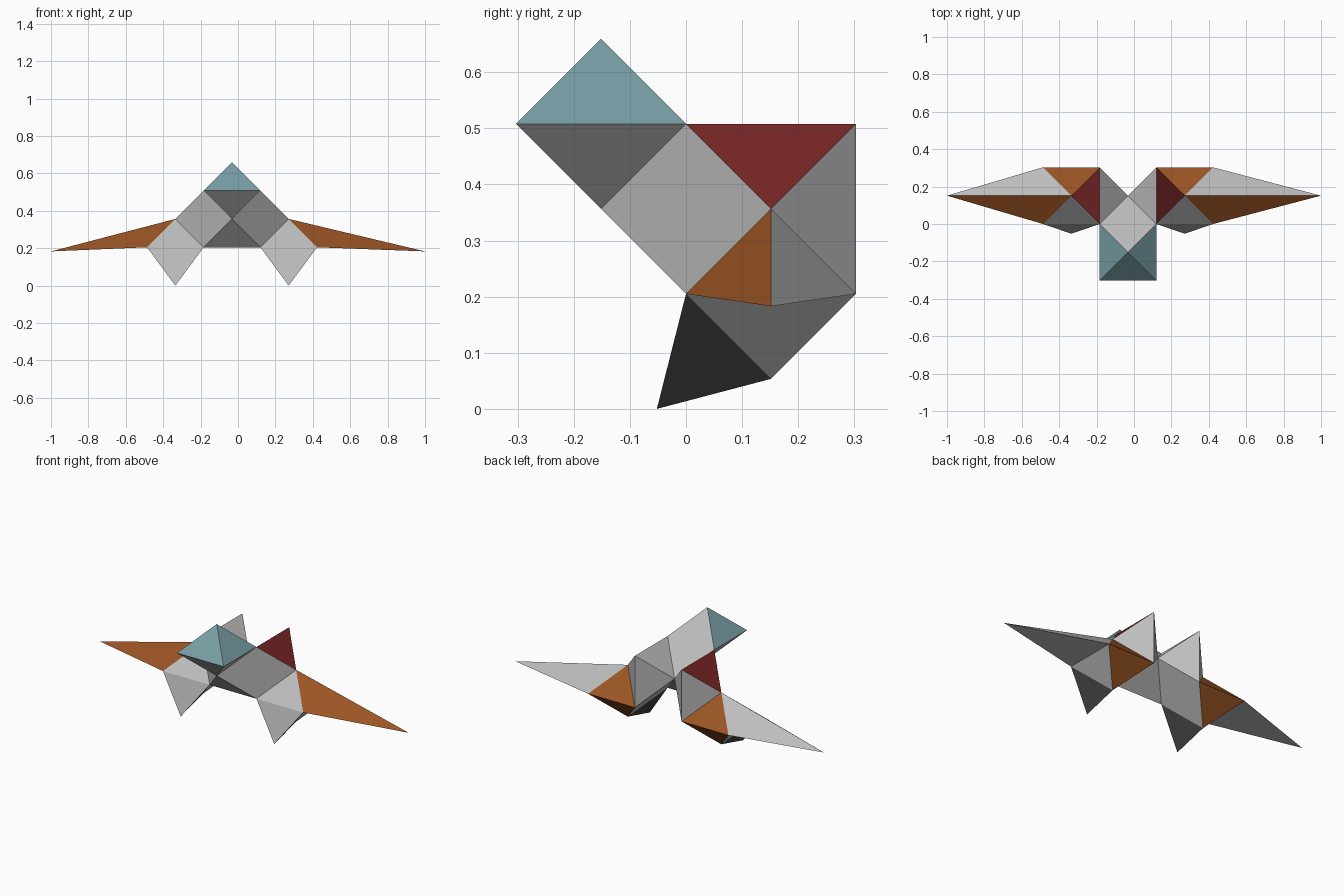
import bpy, bmesh
from mathutils import Vector

if "Cube" in bpy.data.objects:
    bpy.data.objects.remove(bpy.data.objects["Cube"])

A = 0.1515           # half width of every block
CX = -0.032          # symmetry plane of the body
ZM, ZL = 0.3565, 0.205   # body centre height, leg block height


def material(name, rgb):
    m = bpy.data.materials.new(name)
    m.diffuse_color = (*rgb, 1)
    m.use_nodes = True
    m.node_tree.nodes["Principled BSDF"].inputs["Base Color"].default_value = m.diffuse_color
    return m


GRAY = material("light gray", (0.51, 0.51, 0.51))
TEAL = material("teal", (0.185, 0.34, 0.37))
RED = material("dark red", (0.18, 0.018, 0.018))
ORANGE = material("burnt orange", (0.33, 0.09, 0.018))
BLACK = material("black", (0.06, 0.06, 0.06))


def solid(name, points, mats, rule=None):
    """Convex solid from points; rule(normal) picks the second colour."""
    bm = bmesh.new()
    for p in points:
        bm.verts.new(p)
    bmesh.ops.convex_hull(bm, input=bm.verts)
    bmesh.ops.recalc_face_normals(bm, faces=bm.faces)
    bm.normal_update()
    for f in bm.faces:
        f.material_index = int(bool(rule and rule(f.normal)))
    me = bpy.data.meshes.new(name)
    bm.to_mesh(me)
    bm.free()
    for m in mats:
        me.materials.append(m)
    ob = bpy.data.objects.new(name, me)
    bpy.context.collection.objects.link(ob)
    return ob


def block(center, axis):
    """Double pyramid: square across the axis, a tip each way along it."""
    u, v = [i for i in range(3) if i != axis]
    c, pts = Vector(center), []
    for s in (-1, 1):
        tip = c.copy()
        tip[axis] += s * A
        pts.append(tip)
        for t in (-1, 1):
            corner = c.copy()
            corner[u] += s * A
            corner[v] += t * A
            pts.append(corner)
    return pts


# Head: teal on top except at the back
solid("head", block((CX, -A, ZM + A), 2), [GRAY, TEAL],
      lambda n: n.z > 0.1 and n.y < 0.5)
# Chest
solid("chest", block((CX, 0, ZM), 1), [GRAY])

for side, s, tip_x in (("left", -1, -1.0), ("right", 1, 1.0)):
    def X(d):
        return CX + s * d * A

    # Shoulder: red on the outer top face
    solid(side + "_shoulder", block((X(1), A, ZM), 0), [GRAY, RED],
          lambda n: n.z > 0.5 and n.x * s > 0.5)
    # Leg block: orange on the back faces
    solid(side + "_leg", block((X(2), A, ZL), 2), [GRAY, ORANGE],
          lambda n: n.y > 0.5)
    # Wing spike: orange on the front face
    solid(side + "_wing",
          [(X(3), 0, ZL), (X(3), 2 * A, ZL), (X(2), A, ZM), (tip_x, A, 0.183)],
          [GRAY, ORANGE], lambda n: n.y < -0.3)
    # Foot spike: gray front, black sides
    solid(side + "_foot",
          [(X(1), 0, ZL), (X(3), 0, ZL), (X(2), A, ZL - A), (X(2), -0.052, 0)],
          [BLACK, GRAY], lambda n: n.y < -0.5)
